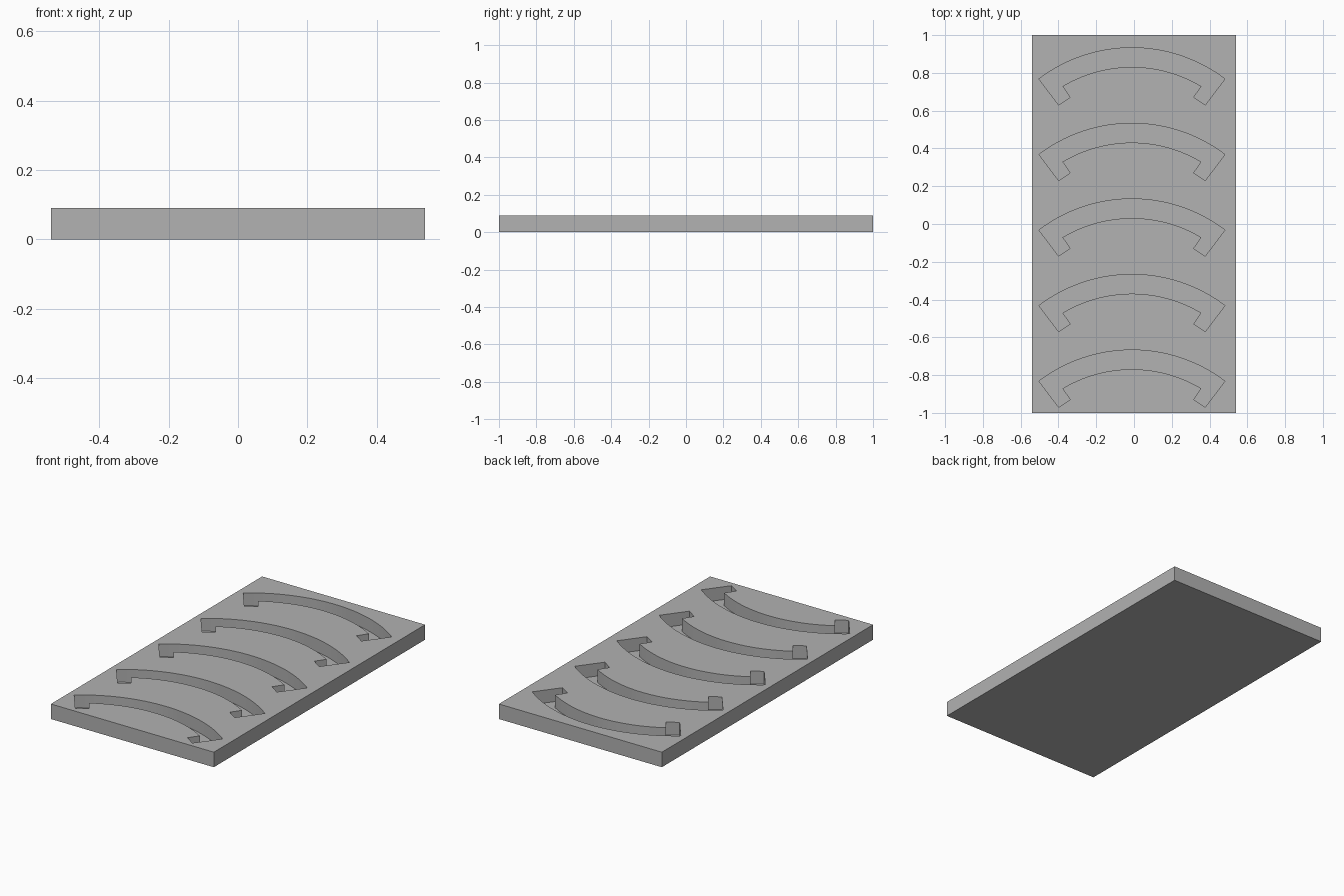
import bpy, bmesh
from math import sin, cos, radians

cube = bpy.data.objects.get("Cube")
if cube:
    bpy.data.objects.remove(cube, do_unlink=True)

WIDTH, LENGTH, HEIGHT = 1.08, 2.0, 0.09
FLOOR = 0.013            # thickness left under the pockets
PITCH, COUNT = 0.4, 5
CENTRE_X, OUTER, INNER, HOOK = -0.011, 0.816, 0.714, 0.643
END, INSIDE = 37.1, 31.0  # half angles of the arch and of the hook side
STEPS = 32

grey = bpy.data.materials.new("plain grey")
grey.use_nodes = True
colour = (0.445, 0.445, 0.445, 1)
grey.diffuse_color = colour
grey.node_tree.nodes["Principled BSDF"].inputs["Base Color"].default_value = colour


def make_object(name, bm):
    bmesh.ops.recalc_face_normals(bm, faces=bm.faces)
    mesh = bpy.data.meshes.new(name)
    bm.to_mesh(mesh)
    bm.free()
    mesh.materials.append(grey)
    obj = bpy.data.objects.new(name, mesh)
    bpy.context.collection.objects.link(obj)
    return obj


def arc(radius, start, stop, steps=STEPS):
    angles = [radians(start + (stop - start) * i / steps) for i in range(steps + 1)]
    return [(radius * sin(a), radius * cos(a)) for a in angles]


# Slab
bm = bmesh.new()
bmesh.ops.create_cube(bm, size=1)
bmesh.ops.scale(bm, vec=(WIDTH, LENGTH, HEIGHT), verts=bm.verts)
bmesh.ops.translate(bm, vec=(0, 0, HEIGHT / 2), verts=bm.verts)
slab = make_object("slab", bm)

# Arched pockets with a hook at both ends
outline = (arc(OUTER, -END, END) + arc(HOOK, END, INSIDE - 0.4, 1)
           + arc(INNER, INSIDE, -INSIDE) + arc(HOOK, 0.4 - INSIDE, -END, 1))
bm = bmesh.new()
for i in range(COUNT):
    cy = 0.117 - i * PITCH
    face = bm.faces.new([bm.verts.new((CENTRE_X + x, cy + y, FLOOR)) for x, y in outline])
    top = bmesh.ops.extrude_face_region(bm, geom=[face], use_keep_orig=True)["geom"]
    bmesh.ops.translate(bm, vec=(0, 0, HEIGHT),
                        verts=[g for g in top if isinstance(g, bmesh.types.BMVert)])
cutter = make_object("pocket_cutter", bm)
cutter.hide_render = True

# Cut the pockets, then drop the helper
cut = slab.modifiers.new("pockets", 'BOOLEAN')
cut.operation = 'DIFFERENCE'
cut.solver = 'EXACT'
cut.object = cutter
bpy.context.view_layer.objects.active = slab
slab.select_set(True)
bpy.ops.object.modifier_apply(modifier=cut.name)
bpy.data.objects.remove(cutter, do_unlink=True)
bpy.ops.object.shade_smooth_by_angle(angle=radians(20))
